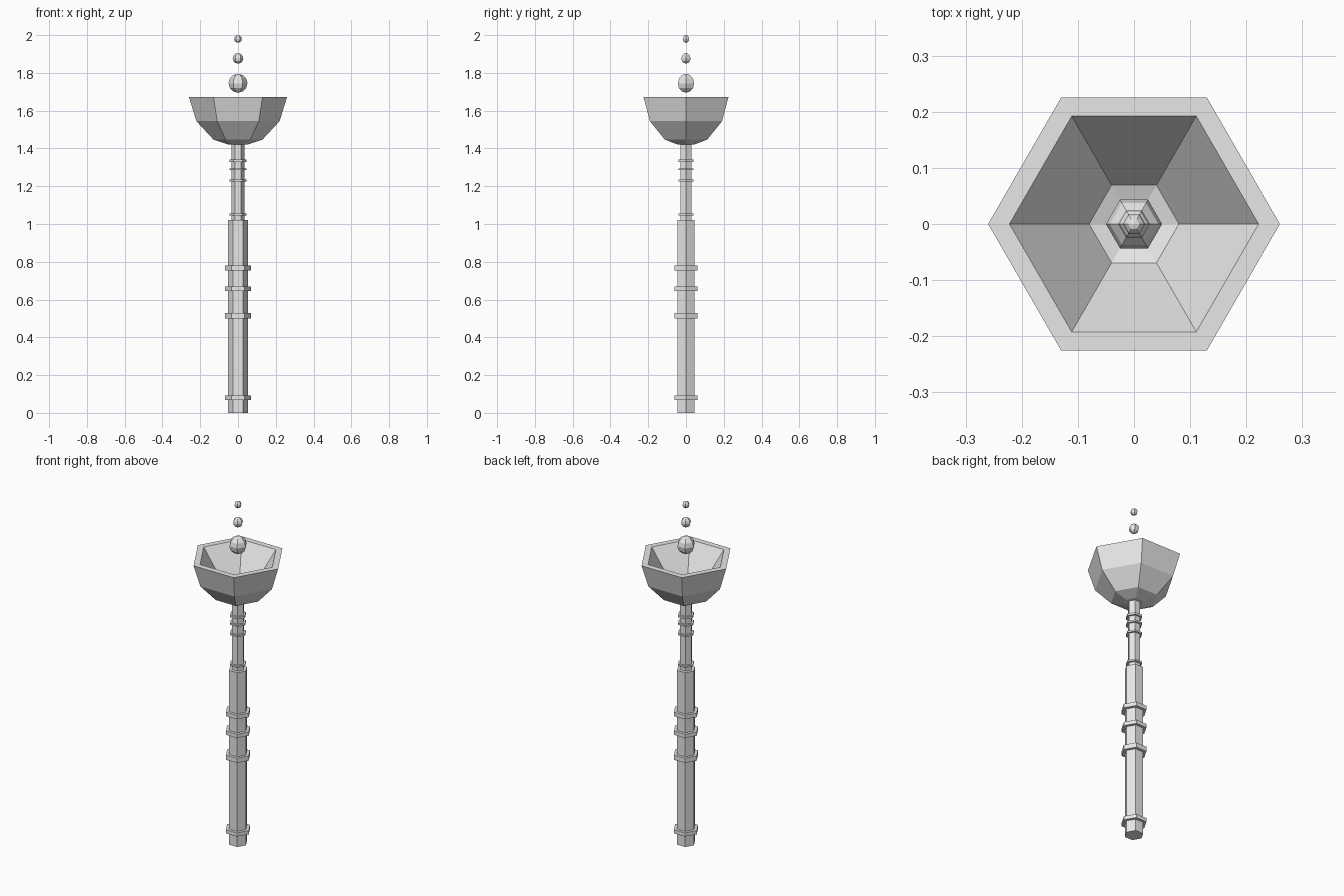
import bpy
import bmesh
from math import cos, sin, pi

if "Cube" in bpy.data.objects:
    bpy.data.objects.remove(bpy.data.objects["Cube"], do_unlink=True)

SIDES = 6

# Single plain grey finish
grey = bpy.data.materials.new("light_grey")
grey.use_nodes = True
grey.diffuse_color = (0.8, 0.8, 0.8, 1)
grey.node_tree.nodes["Principled BSDF"].inputs["Base Color"].default_value = (0.8, 0.8, 0.8, 1)


def lathe(name, profile):
    """Revolve (radius, height) points into a flat-faced solid with corners on the x axis."""
    bm = bmesh.new()
    rows = []
    for r, z in profile:
        count = SIDES if r > 0 else 1
        rows.append([bm.verts.new((r * cos(2 * pi * i / SIDES), r * sin(2 * pi * i / SIDES), z))
                     for i in range(count)])
    for low, high in zip(rows, rows[1:]):
        for i in range(SIDES):
            j = (i + 1) % SIDES
            corners = [low[i % len(low)], low[j % len(low)],
                       high[j % len(high)], high[i % len(high)]]
            bm.faces.new(list(dict.fromkeys(corners)))
    for row in (rows[0], rows[-1]):
        if len(row) > 1:
            bm.faces.new(row)
    bmesh.ops.recalc_face_normals(bm, faces=bm.faces)
    mesh = bpy.data.meshes.new(name)
    bm.to_mesh(mesh)
    bm.free()
    mesh.materials.append(grey)
    obj = bpy.data.objects.new(name, mesh)
    bpy.context.collection.objects.link(obj)
    return obj


def prism(name, radius, bottom, top):
    return lathe(name, [(radius, bottom), (radius, top)])


# Two-stage shaft
prism("lower_shaft", 0.052, 0, 1.02)
prism("upper_shaft", 0.034, 1.02, 1.435)

# Collars around both stages
for z, half in [(0.08, 0.011), (0.514, 0.014), (0.657, 0.011), (0.767, 0.012)]:
    prism("lower_collar", 0.07, z - half, z + half)
for z, half in [(1.05, 0.005), (1.23, 0.005), (1.29, 0.005), (1.335, 0.006)]:
    prism("upper_collar", 0.046, z - half, z + half)

# Hollow bowl: outside, flat rim, inside wall and shallow floor
lathe("bowl", [(0, 1.422), (0.055, 1.422), (0.13, 1.447), (0.22, 1.544), (0.26, 1.673),
               (0.222, 1.673), (0.08, 1.47), (0, 1.445)])

# Floating beads shrinking upward
RINGS = 6
for name, z, r in [("large_bead", 1.745, 0.05), ("middle_bead", 1.877, 0.028),
                   ("small_bead", 1.98, 0.02)]:
    arc = [(r * sin(pi * k / RINGS), z - r * cos(pi * k / RINGS)) for k in range(1, RINGS)]
    lathe(name, [(0, z - r)] + arc + [(0, z + r)])
